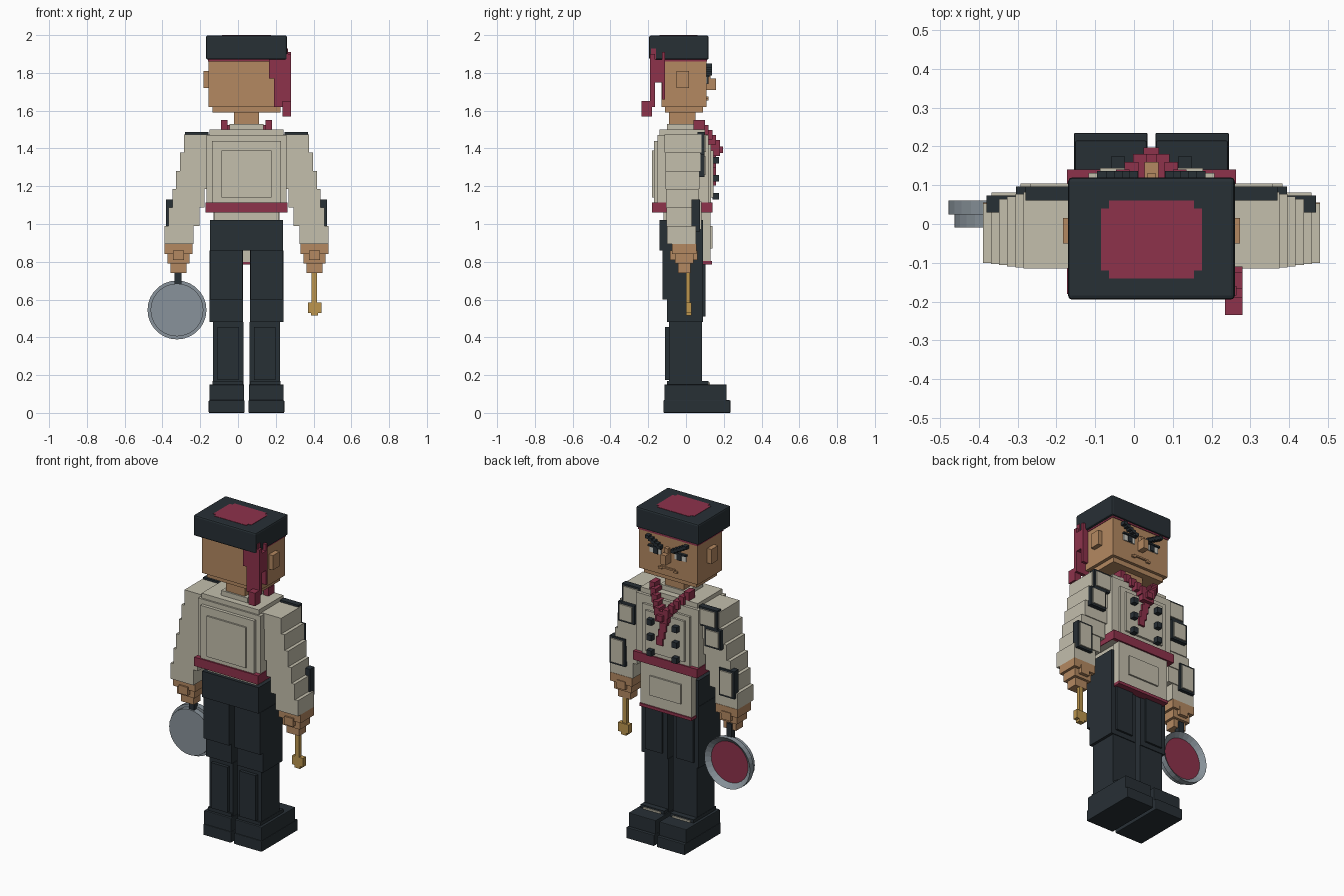
import bpy, bmesh, math
from mathutils import Matrix, Vector

cube = bpy.data.objects.get("Cube")
if cube:
    bpy.data.objects.remove(cube, do_unlink=True)

# Body axis, facing directions and main heights
AXIS = .045
FACE, REAR = 1, -1
CROWN, BRIM, CHIN, COLLAR = 2, 1.87, 1.6, 1.5
WAIST, HIP, KNEE, ANKLE, FLOOR = 1.06, .86, .48, .15, 0


def material(name, *srgb):
    mat = bpy.data.materials.new(name)
    mat.use_nodes = True
    colour = [value ** 2.2 for value in srgb] + [1]
    mat.diffuse_color = colour
    mat.node_tree.nodes["Principled BSDF"].inputs["Base Color"].default_value = colour
    return mat


bone = material("bone cloth", .76, .74, .67)
dark = material("charcoal cloth", .17, .2, .22)
red = material("wine red", .55, .21, .3)
skin = material("warm skin", .7, .53, .38)
steel = material("steel grey", .53, .57, .6)
gold = material("brass", .73, .58, .31)
white = material("eye white", .8, .8, .77)


def add_object(name, bm, *materials):
    mesh = bpy.data.meshes.new(name)
    bm.to_mesh(mesh)
    bm.free()
    for mat in materials:
        mesh.materials.append(mat)
    obj = bpy.data.objects.new(name, mesh)
    bpy.context.collection.objects.link(obj)
    return obj


def box(name, mat, x, y, z, bevel=0, sides=("left", "right")):
    """A block; x is a half width, or a range repeated on each of the sides."""
    if isinstance(x, tuple):
        inner, outer = x
        spans = {"left": (inner, outer), "right": (-outer, -inner)}
        blocks = {side + "_" + name: spans[side] for side in sides}
    else:
        blocks = {name: (-x, x)}
    for label, span in blocks.items():
        low, high = [Vector(corner) for corner in zip(span, y, z)]
        bm = bmesh.new()
        bmesh.ops.create_cube(bm, size=1)
        bmesh.ops.scale(bm, vec=high - low, verts=bm.verts)
        bmesh.ops.translate(bm, vec=(low + high) / 2, verts=bm.verts)
        obj = add_object(label, bm, mat)
        obj.location.x = AXIS
        if bevel:
            modifier = obj.modifiers.new("Soft edge", "BEVEL")
            modifier.width = bevel
            modifier.segments = 2
    return x, y, z


def panel(name, mat, base, facing, inset, depth):
    """A raised panel on the face side or rear side of an earlier block."""
    x, y, z = base
    surface = max(y) if facing == FACE else min(y)
    if isinstance(x, tuple):
        x = (x[0] + inset, x[1] - inset)
    else:
        x -= inset
    y = tuple(sorted((surface, surface + facing * depth)))
    return box(name, mat, x, y, (z[0] + inset, z[1] - inset))


# Hat with a stepped patch on its crown
box("hat", dark, .215, (-.195, .12), (BRIM, CROWN - .002), bevel=.01)
box("hat_band", red, .203, (-.14, .112), (BRIM - .01, BRIM))
for step in (0, .02):
    box("hat_patch", red, .13 - step, (-.12 - step, .04 + step), (BRIM, CROWN))

# Head, ears, nose, mouth and neck
head = box("head", skin, .2, (-.13, .108), (CHIN + .02, BRIM - .01))
box("jaw", skin, .18, (-.11, .09), (CHIN - .01, CHIN + .02))
box("neck", skin, .065, (-.09, .05), (COLLAR, CHIN))
box("ear", skin, (.2, .228), (-.05, .015), (1.72, 1.81))
box("nose", skin, .018, (.1, .16), (1.71, 1.77))
box("nose_bridge", skin, .012, (.1, .13), (1.77, 1.8))
box("mouth", skin, .05, (.1, .118), (1.665, 1.675))
box("mouth_corner", skin, (.04, .065), (.1, .118), (1.655, 1.667))

# Eyes under angry brows that step up and outward
eye = (1.742, 1.778)
box("eye", white, (.045, .125), (.1, .114), eye)
box("pupil", dark, (.065, .095), (.1, .12), eye)
box("eyelid", dark, (.04, .13), (.1, .125), (max(eye), max(eye) + .01))
for step in range(5):
    x, z = .035 + step * .02, 1.785 + step * .011
    box("brow", dark, (x, x + .025), (.1, .137), (z, z + .02))

# Cloth tail hanging from one rear corner of the hat
corner = ["left"]
box("tail_top", red, (.12, .22), (-.185, -.16), (1.77, 1.93), sides=corner)
box("tail_strip", red, (.145, .235), (-.19, -.165), (1.62, 1.9), sides=corner)
box("tail_tip", red, (.19, .235), (-.235, -.18), (1.57, 1.65), sides=corner)
box("tail_side", red, (.2, .235), (-.127, -.11), (1.66, 1.91), sides=corner)
box("tail_fold", red, (.2, .235), (-.18, -.12), (1.75, BRIM), sides=corner)

# Jacket with raised panels, shoulders and collar
jacket = box("jacket", bone, .213, (-.15, .118), (WAIST, COLLAR - .03))
box("shoulders", bone, .195, (-.14, .1), (WAIST, COLLAR))
box("collar", bone, .09, (-.1, .06), (COLLAR, COLLAR + .03))
box("jacket_skirt", bone, .17, (-.12, .09), (WAIST - .04, WAIST))
back = panel("back_panel", bone, jacket, REAR, .03, .02)
panel("back_inner_panel", bone, back, REAR, .05, .01)
chest = panel("chest_panel", bone, jacket, FACE, .05, .014)
panel("chest_inner_panel", bone, chest, FACE, .03, .013)
box("sash", red, .218, (-.18, .14), (WAIST, WAIST + .055))
for row in range(3):
    z = 1.13 + row * .095
    box("button", dark, (.07, .103), (.14, .175), (z, z + .035))

# Apron with a raised pocket and a coloured hem
apron = box("apron", bone, .175, (.085, .13), (.8, WAIST))
panel("apron_pocket", bone, apron, FACE, .07, .01)
box("apron_hem", red, .178, (.085, .137), (.785, .803))

# Neckerchief: bands stepping down to a knot, then a slanting tail
for step in range(5):
    x, y, z = .1 - step * .022, .04 + step * .02, COLLAR - step * .026
    box("neckerchief_band", red, (x, x + .035), (y, y + .06), (z, z + .05))
box("neckerchief_knot", red, .04, (.12, .18), (1.36, 1.43))
box("knot_fold", red, .02, (.14, .197), (1.375, 1.41))
for step in range(4):
    x, z = step * .012, 1.34 - step * .045
    box("neckerchief_tail", red, (x - .03, x + .012), (.12, .158), (z, z + .05), sides=corner)

# Sleeves: tiers curving outward as they descend
TIERS = 6
TIER_HEIGHT = .097
for tier in range(TIERS):
    top = COLLAR - .025 - tier * TIER_HEIGHT
    inner, outer = .19 + .0036 * tier ** 2, .33 + .021 * tier
    depth = (.003 * tier - .115, .083 - .006 * tier)
    sleeve = box("sleeve", bone, (inner, outer), depth, (top - TIER_HEIGHT, top))

# Patches on the sleeves, each a dark plate under a lighter one
for name, x, y, z in (
    ("shoulder", (.2, .325), (.06, .097), (1.37, 1.487)),
    ("upper_arm", (.24, .35), (.06, .097), (1.25, 1.37)),
    ("forearm", (.32, .425), (.03, .073), (.96, 1.13)),
):
    trim = box(name + "_trim", dark, x, y, z)
    panel(name + "_patch", bone, trim, FACE, .012, .008)

# Hands narrowing below the cuffs
cuff = min(sleeve[2])
for step in range(3):
    z = cuff - step * .05
    trim = step * .016
    box("hand", skin, (.285 + trim, .435 - trim), (trim - .075, .055 - trim), (z - .052, z))
box("knuckles", skin, (.33, .39), (-.085, .06), (.81, .86))

# Trousers
box("hips", dark, .193, (-.14, .09), (HIP, WAIST - .04))
thigh = box("thigh", dark, (.018, .195), (-.1, .09), (KNEE, HIP))
panel("thigh_panel", dark, thigh, FACE, .03, .012)
box("seat", dark, (.02, .194), (-.125, 0), (.6, HIP))
shin = box("shin", dark, (.016, .178), (-.09, .085), (ANKLE, KNEE))
panel("calf_panel", dark, shin, REAR, .025, .02)

# Shoes
box("sole", dark, (.01, .2), (-.12, .235), (FLOOR, .067), bevel=.004)
box("shoe", dark, (.012, .197), (-.115, .215), (FLOOR, ANKLE), bevel=.004)
box("ankle", dark, (.02, .18), (-.1, .12), (ANKLE, ANKLE + .02))
box("sock", bone, (.04, .16), (.05, .127), (ANKLE, ANKLE + .01))


def pan_disc(name, radius, depth, y):
    """A short drum facing the same way as the body."""
    bm = bmesh.new()
    bmesh.ops.create_cone(bm, cap_ends=True, segments=28, radius1=radius, radius2=radius,
                          depth=depth, matrix=Matrix.Rotation(-math.pi / 2, 4, "X"))
    # Sink the cooking surface inside a rim
    front = max(bm.faces, key=lambda face: face.calc_center_median().y)
    bmesh.ops.inset_region(bm, faces=[front], thickness=.03)
    bmesh.ops.translate(bm, verts=front.verts, vec=(0, -depth * .7, 0))
    front.material_index = 1
    obj = add_object(name, bm, steel, red)
    obj.location = (-.323, y, .545)


# Frying pan in the right hand
pan_disc("pan_base", .14, .035, .008)
pan_disc("pan_rim", .156, .035, .0425)
box("pan_handle", dark, (.345, .38), (0, .035), (.67, .78), sides=["right"])

# Spoon in the left hand
box("spoon_handle", gold, (.345, .372), (0, .022), (.56, .78), sides=["left"])
box("spoon_bowl", gold, (.325, .397), (0, .03), (.53, .585), sides=["left"])
box("spoon_tip", gold, (.342, .378), (0, .03), (.515, .54), sides=["left"])
